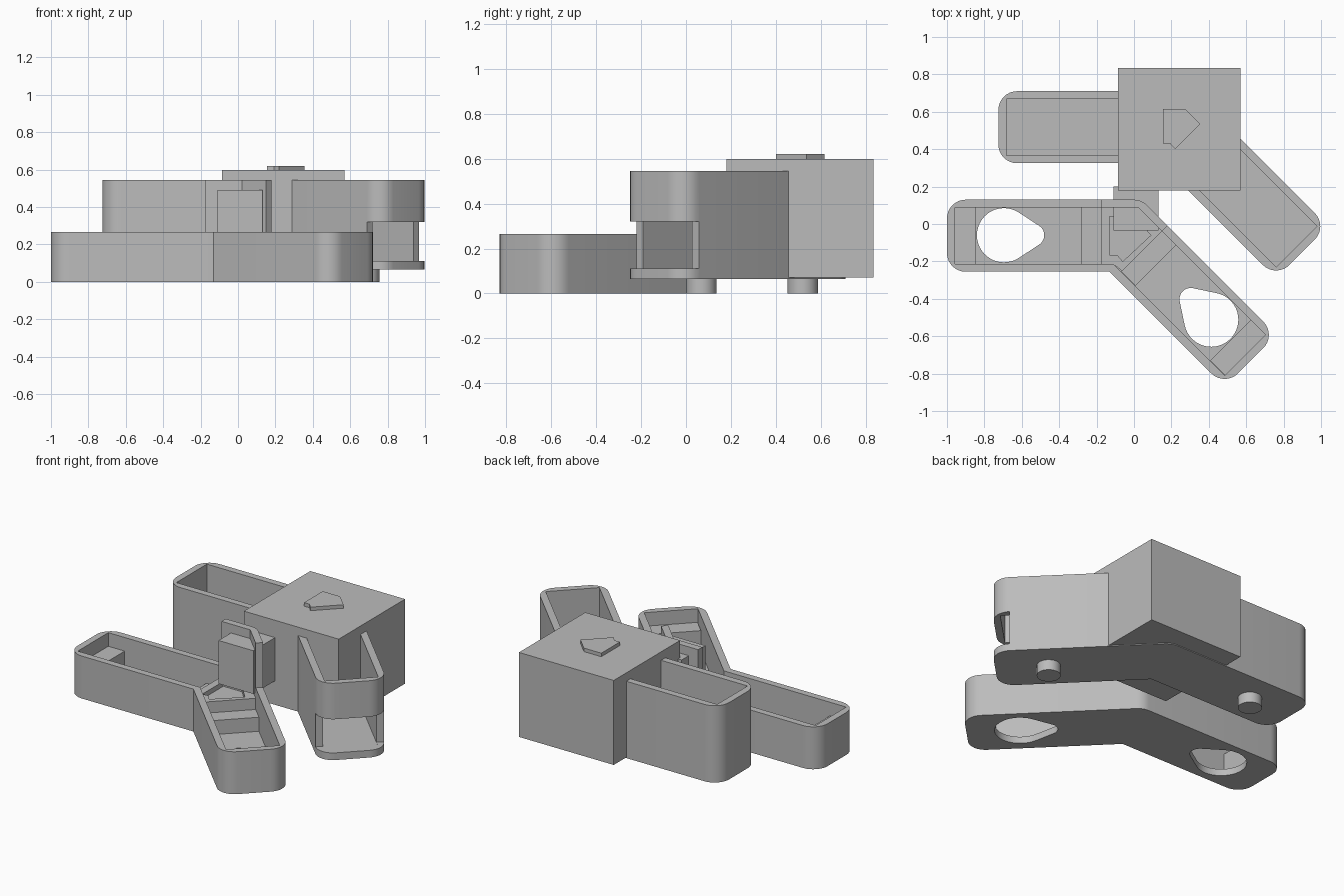
import bpy, bmesh, math
from math import sin, cos, pi, sqrt

if "Cube" in bpy.data.objects:
    bpy.data.objects.remove(bpy.data.objects["Cube"])

grey = bpy.data.materials.new("mid_grey")
grey.diffuse_color = (0.5, 0.5, 0.5, 1)
grey.use_nodes = True
grey.node_tree.nodes["Principled BSDF"].inputs["Base Color"].default_value = grey.diffuse_color
WALL = 0.042
OFF = (0.275, 0.58)          # shift from the lower tray to the upper one


def prism(name, pts, z0, z1, off=(0, 0)):
    """Extrude a flat outline between two heights."""
    area = sum(a[0] * b[1] - b[0] * a[1] for a, b in zip(pts, pts[1:] + pts[:1]))
    if area < 0:
        pts = pts[::-1]
    bm = bmesh.new()
    lo = [bm.verts.new((x + off[0], y + off[1], z0)) for x, y in pts]
    hi = [bm.verts.new((x + off[0], y + off[1], z1)) for x, y in pts]
    bm.faces.new(lo[::-1])
    bm.faces.new(hi)
    n = len(pts)
    for i in range(n):
        j = (i + 1) % n
        bm.faces.new((lo[i], lo[j], hi[j], hi[i]))
    me = bpy.data.meshes.new(name)
    bm.to_mesh(me)
    bm.free()
    ob = bpy.data.objects.new(name, me)
    bpy.context.collection.objects.link(ob)
    me.materials.append(grey)
    return ob


def rect(x0, x1, y0, y1):
    return [(x0, y0), (x1, y0), (x1, y1), (x0, y1)]


def cut(ob, cutter):
    bpy.context.view_layer.objects.active = ob
    m = ob.modifiers.new("cut", 'BOOLEAN')
    m.operation, m.solver, m.object = 'DIFFERENCE', 'EXACT', cutter
    bpy.ops.object.modifier_apply(modifier=m.name)
    bpy.data.objects.remove(cutter)


def fillet(p, c, q, r, n=8):
    """Arc points that round the corner c between p and q."""
    a = (p[0] - c[0], p[1] - c[1])
    b = (q[0] - c[0], q[1] - c[1])
    la, lb = math.hypot(*a), math.hypot(*b)
    a, b = (a[0] / la, a[1] / la), (b[0] / lb, b[1] / lb)
    half = math.acos(a[0] * b[0] + a[1] * b[1]) / 2
    s = (a[0] + b[0], a[1] + b[1])
    ls, d, t = math.hypot(*s), r / sin(half), r / math.tan(half)
    o = (c[0] + s[0] / ls * d, c[1] + s[1] / ls * d)
    a0 = math.atan2(c[1] + a[1] * t - o[1], c[0] + a[0] * t - o[0])
    a1 = math.atan2(c[1] + b[1] * t - o[1], c[0] + b[0] * t - o[0])
    da = (a1 - a0 + pi) % (2 * pi) - pi
    return [(o[0] + r * cos(a0 + da * i / n), o[1] + r * sin(a0 + da * i / n)) for i in range(n + 1)]


def corners(i):
    """Six corners of the bent outline, inset by i."""
    k = i * sqrt(2)
    top, bot = 0.13 - i, -0.255 + i
    so, si, e = 0.17 - k, -0.385 + k, 1.355 - k
    return [(-1 + i, bot), (-1 + i, top), (so - top, top),
            ((so + e) / 2, (so - e) / 2), ((si + e) / 2, (si - e) / 2), (si - bot, bot)]


def across(pts):
    """Mirror points from the left arm to the slanted arm."""
    h = sqrt(0.5)
    return [(0.0275 + h * (-(x - 0.04) + (y - 0.13)), 0.1425 + h * ((x - 0.04) + (y - 0.13)))
            for x, y in pts]


OUT, INN = corners(0), corners(WALL)
outline = []
for i in range(5):
    outline += fillet(OUT[i - 1], OUT[i], OUT[i + 1], 0.1)
outline.append(OUT[5])


def teardrop():
    cx, r, tx, tr, cy = -0.695, 0.145, -0.54, 0.06, -0.06
    a = math.acos((r - tr) / (tx - cx))
    big = [a + (2 * pi - 2 * a) * i / 28 for i in range(29)]
    tip = [-a + 2 * a * i / 12 for i in range(13)]
    return ([(cx + r * cos(t), cy + r * sin(t)) for t in big] +
            [(tx + tr * cos(t), cy + tr * sin(t)) for t in tip])


# Lower tray with two teardrop openings
lower = prism("lower_tray", outline, 0, 0.265)
cut(lower, prism("cavity", INN, 0.042, 0.5))
for pts in (teardrop(), across(teardrop())):
    cut(lower, prism("opening", pts, -0.1, 0.2))

# Ledges inside both arms
for side, f in (("left", lambda p: p), ("right", across)):
    prism(side + "_end_ledge", f(rect(-0.965, -0.845, -0.218, 0.093)), 0.03, 0.18)
    prism(side + "_step", f(rect(-0.28, -0.17, -0.218, 0.093)), 0.03, 0.13)

# Raised floor at the bend, with an arrow-shaped recess
y1, y0 = INN[2][1], INN[5][1]
bend = prism("bend_floor", [(-0.175, y0), (-0.175, y1), INN[2]] +
             across([(-0.175, y1), (-0.175, y0)]) + [INN[5]], 0.03, 0.2)
cut(bend, prism("recess", [(-0.13, 0.04), (0.0, 0.04), (0.09, -0.06), (-0.06, -0.2),
                           (-0.09, -0.165), (-0.13, -0.165)], 0.17, 0.4))

# Tall back wall around the bend and the block through it
prism("back_wall", [(-0.175, 0.13)] + fillet(OUT[1], OUT[2], OUT[3], 0.1) +
      across([(-0.175, 0.13), (-0.175, y1)]) + [INN[2], (-0.175, y1)], 0.265, 0.545)
prism("wall_block", rect(-0.11, 0.13, -0.035, 0.2), 0.22, 0.49)

# Upper tray, with a window through the slanted end
upper = prism("upper_tray", outline, 0.065, 0.545, OFF)
cut(upper, prism("cavity", INN, 0.108, 0.8, OFF))
cut(upper, prism("window", [(0.3, -0.61), (1.1, 0.19), (1.5, -0.2), (0.7, -1.0)], 0.11, 0.32))

# Pegs below the upper tray
pegs = []
for side, (cx, cy) in (("left", (-0.695, -0.06)), ("right", across([(-0.695, -0.06)])[0])):
    ring = [(cx + 0.068 * cos(2 * pi * i / 32), cy + 0.068 * sin(2 * pi * i / 32)) for i in range(32)]
    pegs.append(prism(side + "_peg", ring, 0, 0.08, OFF))

# Main housing and its raised arrow
prism("housing", rect(-0.085, 0.57, 0.18, 0.835), 0.07, 0.598)
prism("housing_arrow", [(0.155, 0.615), (0.275, 0.615), (0.355, 0.535), (0.22, 0.4),
                        (0.193, 0.43), (0.155, 0.43)], 0.59, 0.62)

# Smooth the rounded corners, keep edges sharp
bpy.ops.object.select_all(action='DESELECT')
for ob in [lower, upper, bpy.data.objects["back_wall"]] + pegs:
    ob.select_set(True)
bpy.context.view_layer.objects.active = lower
bpy.ops.object.shade_smooth_by_angle(angle=math.radians(30))
